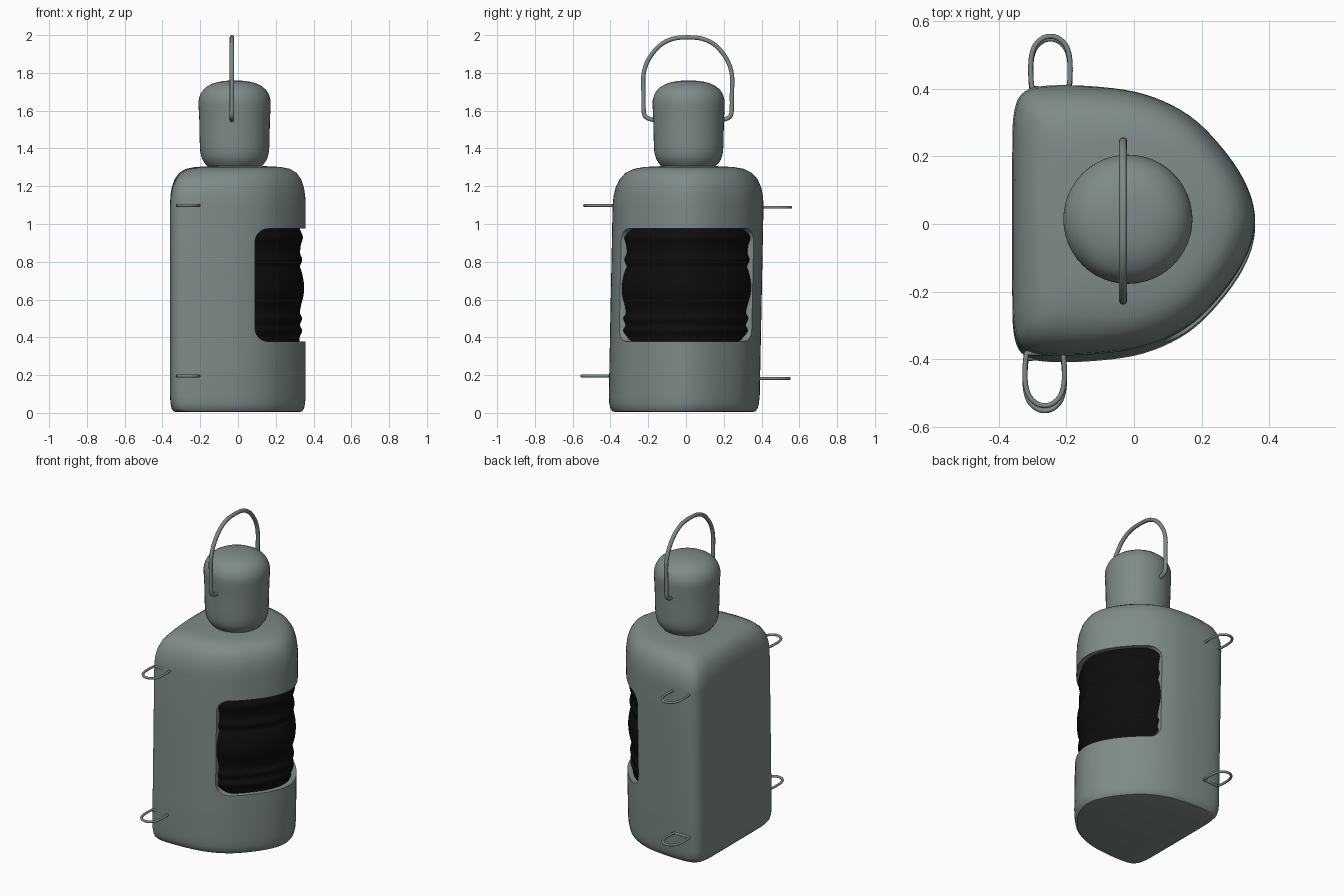
import bpy, bmesh, math
from mathutils import Vector

if "Cube" in bpy.data.objects:
    bpy.data.objects.remove(bpy.data.objects["Cube"])


def material(name, rgb):
    m = bpy.data.materials.new(name)
    m.diffuse_color = (*rgb, 1)
    m.use_nodes = True
    m.node_tree.nodes["Principled BSDF"].inputs["Base Color"].default_value = m.diffuse_color
    return m


METAL = material("grey_green_metal", (0.21, 0.26, 0.25))
BLACK = material("black_lens", (0.004, 0.004, 0.004))


def spline(pts, steps, closed):
    """Catmull-Rom samples through the points."""
    pts = [Vector(p) for p in pts]
    n, out = len(pts), []
    get = (lambda i: pts[i % n]) if closed else (lambda i: pts[max(0, min(n - 1, i))])
    for i in range(n if closed else n - 1):
        a, b, c, d = (get(i + k) for k in (-1, 0, 1, 2))
        for s in range(steps):
            t = s / steps
            out.append(0.5 * (2 * b + (c - a) * t + (2 * a - 5 * b + 4 * c - d) * t * t
                              + (3 * b - a - 3 * c + d) * t ** 3))
    return out if closed else out + [pts[-1]]


def smooth(ob, angle=35):
    bpy.ops.object.select_all(action='DESELECT')
    ob.select_set(True)
    bpy.context.view_layer.objects.active = ob
    bpy.ops.object.shade_smooth_by_angle(angle=math.radians(angle))


def loft(name, rings, mat):
    """Closed solid through rings of equal point count."""
    bm = bmesh.new()
    vs = [[bm.verts.new(p) for p in r] for r in rings]
    n = len(vs[0])
    for a, b in zip(vs, vs[1:]):
        for i in range(n):
            j = (i + 1) % n
            bm.faces.new((a[i], a[j], b[j], b[i]))
    bm.faces.new(vs[0][::-1])
    bm.faces.new(vs[-1])
    bmesh.ops.recalc_face_normals(bm, faces=bm.faces)
    me = bpy.data.meshes.new(name)
    bm.to_mesh(me)
    bm.free()
    me.materials.append(mat)
    ob = bpy.data.objects.new(name, me)
    bpy.context.collection.objects.link(ob)
    return ob


def wire(name, pts, radius, closed):
    cu = bpy.data.curves.new(name, 'CURVE')
    cu.dimensions = '3D'
    cu.bevel_depth = radius
    cu.bevel_resolution = 3
    cu.use_fill_caps = True
    sp = cu.splines.new('POLY')
    sp.points.add(len(pts) - 1)
    for p, q in zip(sp.points, pts):
        p.co = (*q, 1)
    sp.use_cyclic_u = closed
    cu.materials.append(METAL)
    ob = bpy.data.objects.new(name, cu)
    bpy.context.collection.objects.link(ob)
    bpy.ops.object.select_all(action='DESELECT')
    ob.select_set(True)
    bpy.context.view_layer.objects.active = ob
    bpy.ops.object.convert(target='MESH')
    smooth(bpy.context.object, 50)


# D-shaped outline, mirrored about y
half = [(-0.36, 0), (-0.36, 0.2), (-0.356, 0.31), (-0.333, 0.372), (-0.27, 0.397),
        (-0.12, 0.396), (0.03, 0.373), (0.16, 0.312), (0.26, 0.215), (0.332, 0.105), (0.358, 0)]
outline = spline(half + [(x, -y) for x, y in half[-2:0:-1]], 5, True)


def d_ring(scale, z, blend=0.0):
    """Scaled outline, blended to a circle, leaning slightly with height."""
    shift = 0.02 * (z - 0.55)
    ring = []
    for p in outline:
        c = p.normalized() * 0.37
        q = p.lerp(c, blend) * scale
        ring.append((q.x, q.y + shift, z))
    return ring


# Lantern body: rounded foot, straight wall, domed shoulder
body = loft("lantern_body", [d_ring(*r) for r in (
    (0.90, 0.004), (0.945, 0.008), (0.975, 0.022), (0.992, 0.05), (1, 0.09), (1, 0.3),
    (1, 0.7), (1, 1.1), (0.993, 1.15, 0.02), (0.972, 1.195, 0.05), (0.93, 1.237, 0.1),
    (0.86, 1.271, 0.18), (0.76, 1.292, 0.3), (0.62, 1.302, 0.5), (0.4, 1.306, 0.8),
    (0.1, 1.307, 1))], METAL)

# Window opening with rounded rear corners
r, x0, z0, z1 = 0.07, 0.09, 0.378, 0.975
arc = [math.radians(a) for a in range(0, 91, 15)]
prof = [(0.6, z0)] + [(x0 + r - r * math.sin(a), z0 + r - r * math.cos(a)) for a in arc]
prof += [(x0 + r - r * math.cos(a), z1 - r + r * math.sin(a)) for a in arc] + [(0.6, z1)]
cutter = loft("window_cutter", [[(x, y, z) for x, z in prof] for y in (-0.7, 0.7)], METAL)
cutter.hide_render = True
mod = body.modifiers.new("window", 'BOOLEAN')
mod.operation = 'DIFFERENCE'
mod.solver = 'EXACT'
mod.object = cutter
bpy.context.view_layer.objects.active = body
bpy.ops.object.modifier_apply(modifier=mod.name)
bpy.data.objects.remove(cutter)
smooth(body)

# Ribbed lens behind the window
ribs = [(0.91, 0.36), (0.91, 0.40), (0.95, 0.435), (0.915, 0.465), (0.95, 0.50), (0.915, 0.53),
        (0.94, 0.58), (0.968, 0.62), (0.978, 0.665), (0.965, 0.71), (0.935, 0.755), (0.915, 0.775),
        (0.95, 0.81), (0.92, 0.845), (0.93, 0.89), (0.96, 0.93), (0.92, 0.97), (0.91, 1.0)]
smooth(loft("lens", [d_ring(s, z) for s, z in spline(ribs, 3, False)], BLACK), 60)

# Chimney cap
cap = [(0.12, 1.285), (0.143, 1.305), (0.17, 1.34), (0.182, 1.385), (0.185, 1.45), (0.187, 1.55),
       (0.191, 1.63), (0.187, 1.67), (0.165, 1.712), (0.12, 1.742), (0.06, 1.757), (0.004, 1.76)]
smooth(loft("chimney_cap", [[(-0.018 + q * math.cos(k * math.tau / 48),
                              0.014 + q * math.sin(k * math.tau / 48), z) for k in range(48)]
                            for q, z in spline(cap, 2, False)], METAL), 45)

# Carrying handle
side = [(0.175, 1.55), (0.215, 1.562), (0.232, 1.59), (0.234, 1.69), (0.234, 1.79),
        (0.208, 1.87), (0.15, 1.943), (0.08, 1.98)]
path = [(-y, z) for y, z in side] + [(0, 1.988)] + side[::-1]
wire("carrying_handle", [(-0.032, p.x + 0.009, p.y) for p in spline(path, 4, False)], 0.012, False)

# Four D-shaped fixing loops on the sides
loop = [(-0.055, 0.0), (-0.058, 0.07), (-0.048, 0.115), (-0.025, 0.14), (0, 0.147),
        (0.025, 0.14), (0.048, 0.115), (0.058, 0.07), (0.055, 0.0), (0.04, -0.008), (-0.04, -0.008)]
for label, sgn, xc, yb, z in (("rear_upper", 1, -0.247, 0.408, 1.088),
                              ("rear_lower", 1, -0.247, 0.400, 0.182),
                              ("front_upper", -1, -0.264, -0.390, 1.098),
                              ("front_lower", -1, -0.264, -0.405, 0.195)):
    wire(label + "_loop", [(xc + p.x, yb + sgn * p.y, z) for p in spline(loop, 4, True)],
         0.0075, True)
